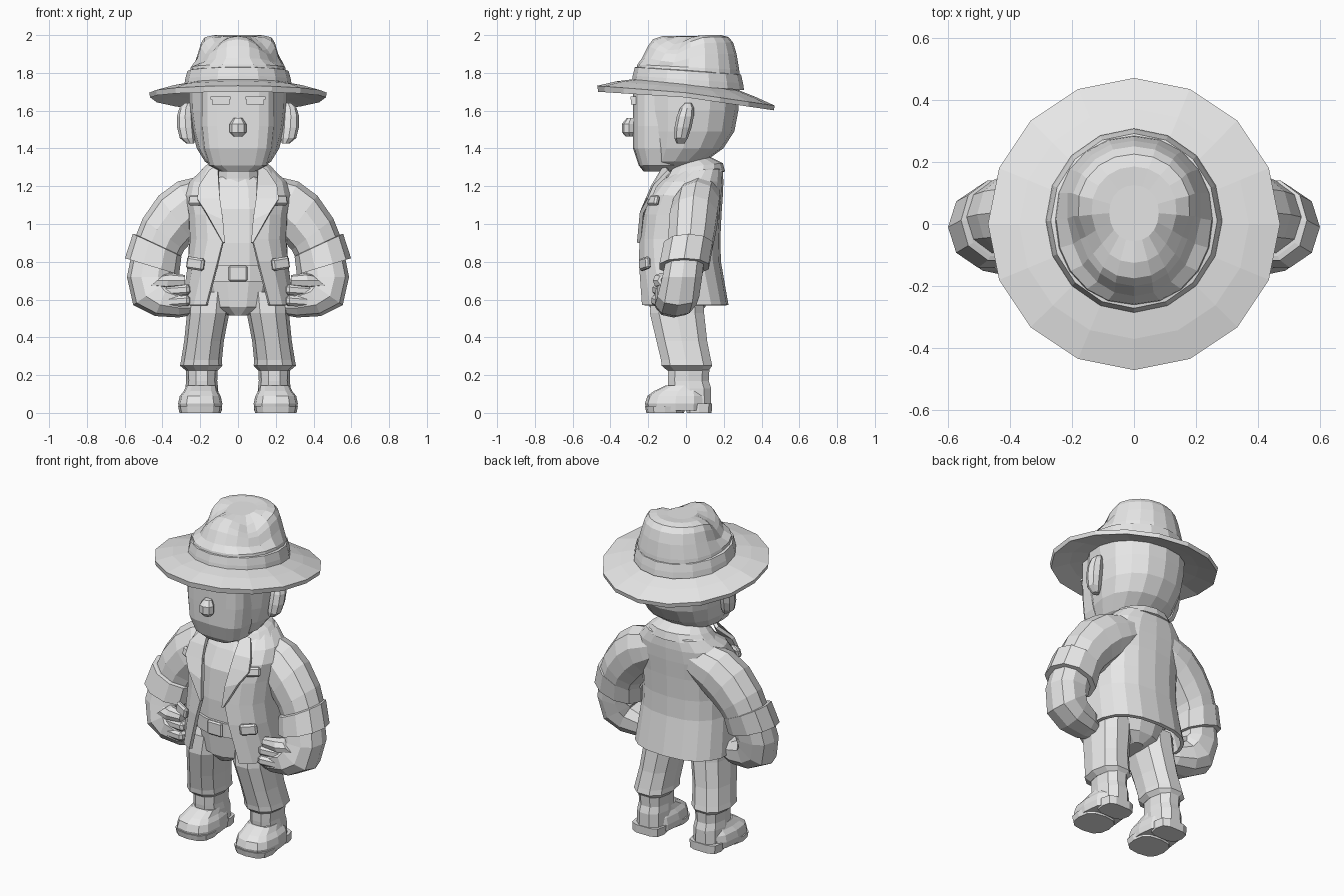
import bpy, bmesh, math
from mathutils import Vector, Euler

grey = bpy.data.materials.new("plain_grey")
grey.diffuse_color = (0.8, 0.8, 0.8, 1)


def finish(name, bm, mirror=False, thick=0.0):
    """Turn a bmesh into a named object, optionally thickened and mirrored."""
    bmesh.ops.recalc_face_normals(bm, faces=bm.faces)
    me = bpy.data.meshes.new(name)
    bm.to_mesh(me)
    bm.free()
    me.materials.append(grey)
    ob = bpy.data.objects.new(name, me)
    bpy.context.collection.objects.link(ob)
    if thick:
        m = ob.modifiers.new("thickness", 'SOLIDIFY')
        m.thickness, m.offset = thick, 0
    if mirror:
        ob.modifiers.new("mirror", 'MIRROR')
    return ob


def spow(v, e):
    return math.copysign(abs(v) ** e, v)


def loft(name, rings, n=12, e=1.0, mirror=False, bend=None):
    """Skin closed rings (x, y, z, half width, half depth, side tilt, pitch)."""
    bm = bmesh.new()
    rows = []
    for r in rings:
        x, y, z, ru, rv, a, b = (tuple(r) + (0, 0))[:7]
        a, b = math.radians(a), math.radians(b)
        u = Vector((math.cos(a), 0, math.sin(a))) * ru
        v = Vector((0, math.cos(b), math.sin(b))) * rv
        rows.append([bm.verts.new(Vector((x, y, z)) + u * spow(math.cos(t), e) + v * spow(math.sin(t), e))
                     for t in [2 * math.pi * i / n for i in range(n)]])
    for p, q in zip(rows, rows[1:]):
        for i in range(n):
            bm.faces.new((p[i], p[(i + 1) % n], q[(i + 1) % n], q[i]))
    bm.faces.new(rows[0])
    bm.faces.new(rows[-1])
    if bend:
        for v in bm.verts:
            bend(v.co)
    return finish(name, bm, mirror)


def open_wrap(name, rows, n=16, e=0.8, thick=0.02):
    """Garment open at the front: rows (z, half width, front y, back y, half gap, back lift)."""
    bm = bmesh.new()
    grid = []
    for z, rx, yf, yb, gap, lift in rows:
        t0 = math.asin((gap / rx) ** (1 / e))
        row = []
        for i in range(n + 1):
            t = t0 + (2 * math.pi - 2 * t0) * i / n
            c = spow(math.cos(t), e)
            row.append(bm.verts.new((rx * spow(math.sin(t), e), (yf + yb) / 2 - (yb - yf) / 2 * c,
                                     z + lift * (1 - c) / 2)))
        grid.append(row)
    for p, q in zip(grid, grid[1:]):
        for i in range(n):
            bm.faces.new((p[i], p[i + 1], q[i + 1], q[i]))
    return finish(name, bm, thick=thick)


def plate(name, strips, thick=0.02, mirror=True):
    """Strip of quads between paired left and right edge points."""
    bm = bmesh.new()
    vs = [[bm.verts.new(p) for p in pair] for pair in strips]
    for p, q in zip(vs, vs[1:]):
        bm.faces.new((p[0], p[1], q[1], q[0]))
    return finish(name, bm, mirror, thick)


def block(name, loc, size, mirror=False, rot=(0, 0, 0), bevel=0.0):
    bm = bmesh.new()
    bmesh.ops.create_cube(bm, size=1)
    bmesh.ops.scale(bm, vec=size, verts=bm.verts)
    if bevel:
        bmesh.ops.bevel(bm, geom=bm.edges[:], offset=bevel, segments=1, affect='EDGES')
    turn = Euler([math.radians(r) for r in rot]).to_matrix()
    bmesh.ops.rotate(bm, cent=(0, 0, 0), matrix=turn, verts=bm.verts)
    bmesh.ops.translate(bm, vec=loc, verts=bm.verts)
    return finish(name, bm, mirror)


# Hat brim: thin disc, dipping at the sides and most at the back
bm = bmesh.new()
rows = []
for r, zc, front, back in [(.25, 1.745, .025, .025), (.37, 1.722, .033, .05), (.47, 1.695, .037, .068),
                           (.465, 1.67, .03, .068), (.36, 1.695, .03, .05), (.24, 1.715, .025, .025)]:
    row = []
    for i in range(16):
        t = 2 * math.pi * i / 16
        y = math.sin(t)
        row.append(bm.verts.new((r * math.cos(t), r * y, zc - (back if y > 0 else front) * y)))
    rows.append(row)
for p, q in zip(rows, rows[1:] + rows[:1]):
    for i in range(16):
        bm.faces.new((p[i], p[(i + 1) % 16], q[(i + 1) % 16], q[i]))
finish("hat_brim", bm)

loft("hat_band", [(0, .01, 1.73, .285, .298, 0, -4), (0, .01, 1.765, .28, .293, 0, -4),
                  (0, .01, 1.81, .268, .282, 0, -4), (0, .01, 1.815, .25, .26, 0, -4)], 16)


# Crown: tapered, with a slanting dent on each front side
def pinch(co):
    if co.z > 1.86:
        x, y = abs(co.x) - .16, co.y + .07
        along, across = .6 * x + .8 * y, .8 * x - .6 * y
        w = math.exp(-(along / .1) ** 2 - (across / .065) ** 2)
        co.z -= .075 * w
        co.x *= 1 - .15 * w
        if co.y < -.1:
            co.x *= 1 - 1.2 * (-.1 - co.y)
            co.z -= .15 * (-.1 - co.y)


loft("hat_crown", [(0, .01, 1.77, .262, .278, 0, -4), (0, .012, 1.83, .25, .27, 0, -3),
                   (0, .018, 1.90, .225, .25), (0, .025, 1.96, .206, .225), (0, .025, 1.99, .187, .2),
                   (0, .03, 2.0, .14, .155), (0, .035, 1.995, .08, .09)], 20, .95, bend=pinch)

# Head, with a slightly raised flat face
loft("head", [(0, -.10, 1.282, .10, .10), (0, -.06, 1.33, .175, .16), (0, -.015, 1.40, .218, .212),
              (0, .008, 1.49, .242, .248), (0, .015, 1.60, .257, .262), (0, .018, 1.75, .262, .268)], 16, .9)
loft("face", [(0, -.14, 1.278, .09, .085), (0, -.135, 1.31, .155, .115), (0, -.14, 1.40, .185, .14),
              (0, -.14, 1.52, .198, .14), (0, -.14, 1.73, .20, .14)], 16, .6)
loft("nose", [(0, -.298, 1.462, .022, .02), (0, -.303, 1.485, .044, .036), (0, -.303, 1.53, .044, .036),
              (0, -.292, 1.56, .024, .022)], 8)
block("eyelid", (.092, -.28, 1.667), (.105, .03, .014), True)
block("eye", (.092, -.278, 1.647), (.092, .024, .03), True)
# Ears: rounded discs leaning back and standing out
loft("ear", [(.252, -.03, 1.425, .02, .02), (.268, -.026, 1.455, .04, .036), (.277, -.016, 1.51, .045, .045),
             (.28, -.004, 1.57, .044, .045), (.276, .006, 1.615, .034, .036), (.265, .012, 1.64, .018, .018)],
     8, mirror=True)
loft("neck", [(0, .02, 1.15, .13, .13), (0, .01, 1.24, .12, .115), (0, -.01, 1.33, .105, .10)], 12)

# Shirt, belt and trousers
loft("shirt", [(0, -.02, .70, .20, .185), (0, -.02, .90, .20, .185), (0, -.01, 1.08, .20, .175),
               (0, .02, 1.19, .18, .15), (0, .03, 1.25, .12, .12)], 14, .8)
loft("belt", [(0, -.02, .695, .215, .2), (0, -.02, .78, .215, .2)], 14, .8)
block("buckle", (0, -.222, .738), (.10, .02, .085), bevel=.008)
loft("hips", [(0, -.05, .515, .05, .11), (0, -.045, .56, .16, .15), (0, -.03, .70, .205, .18)], 14, .85)
loft("trouser_leg", [(.15, -.045, .64, .115, .14), (.158, -.048, .53, .112, .15), (.18, -.022, .38, .105, .14),
                     (.193, .0, .28, .108, .138), (.195, .005, .25, .112, .14), (.192, .01, .225, .085, .115)],
     10, .85, True)
# Boots: shaft flowing into a low blunt foot
loft("boot_shaft", [(.192, .03, .03, .09, .108), (.192, .02, .13, .087, .118), (.192, .012, .17, .082, .113),
                    (.192, .015, .25, .085, .115)], 10, .85, True)
loft("boot_foot", [(.198, -.055, .012, .112, .152), (.2, -.057, .05, .117, .16), (.2, -.052, .09, .108, .152),
                   (.197, -.04, .115, .09, .13), (.193, -.01, .145, .08, .098)], 12, .7, True)
loft("boot_heel", [(.195, .07, 0, .095, .068), (.195, .07, .05, .098, .07)], 10, .6, True)
loft("boot_sole", [(.2, -.11, .0, .11, .10), (.2, -.11, .035, .117, .107)], 12, .75, True)

# Jacket body, collar and lapels
open_wrap("jacket", [(.57, .285, -.25, .215, .165, 0), (.80, .258, -.25, .175, .105, 0),
                     (.92, .25, -.24, .172, .075, 0), (1.05, .255, -.225, .178, .085, 0),
                     (1.15, .27, -.19, .185, .11, 0), (1.215, .25, -.14, .188, .12, .01),
                     (1.265, .19, -.07, .185, .11, .02), (1.29, .12, -.03, .15, .08, .02)])
open_wrap("collar", [(1.215, .215, -.13, .195, .125, .06), (1.275, .17, -.10, .185, .11, .04),
                     (1.315, .125, -.06, .12, .075, .03)], 12, 1.0, .025)
plate("lapel", [((.105, -.11, 1.31), (.15, -.09, 1.28)), ((.10, -.175, 1.2), (.205, -.165, 1.2)),
                ((.095, -.205, 1.13), (.215, -.195, 1.13)), ((.08, -.235, 1.02), (.17, -.235, 1.06)),
                ((.07, -.25, .9), (.08, -.25, .9))])
block("chest_pocket_flap", (.222, -.172, 1.125), (.085, .03, .055), True, (-14, 0, 32), .01)
block("hip_pocket_flap", (.225, -.218, .79), (.10, .03, .065), True, (0, -8, 25), .01)

# Sleeves rising from the collar, and turned-up cuffs
loft("sleeve", [(.10, .09, 1.17, .10, .09, 72), (.18, .07, 1.13, .125, .115, 70), (.255, .055, 1.095, .145, .128, 64),
                (.33, .04, 1.03, .15, .132, 53), (.395, .03, .945, .138, .128, 37), (.432, .02, .86, .13, .12, 25),
                (.45, .005, .80, .125, .11, 18)], 10, 1.0, True)
loft("cuff", [(.425, .012, .89, .125, .12, 25), (.428, .012, .888, .142, .135, 25), (.455, -.01, .775, .15, .137, 17),
              (.455, -.01, .775, .12, .11, 17)], 10, .95, True)
# Hands: wrist curling inwards to a fist on the hip
loft("hand", [(.455, -.005, .80, .115, .105, 17), (.468, -.02, .72, .12, .11, 0), (.448, -.04, .645, .13, .115, -35),
              (.40, -.055, .607, .102, .115, -68), (.31, -.065, .585, .08, .10, -88), (.24, -.07, .577, .058, .07, -90)],
     10, .85, True)
for i, (x, y, z) in enumerate([(.325, -.13, .648), (.325, -.137, .59)]):
    block(f"finger_{i + 1}", (x, y, z), (.15, .07, .055), True, (0, 4, 12), .014)
loft("thumb", [(.43, -.10, .70, .05, .05, -40), (.37, -.13, .70, .042, .045, -75), (.28, -.14, .70, .03, .03, -90)],
     8, .85, True)
